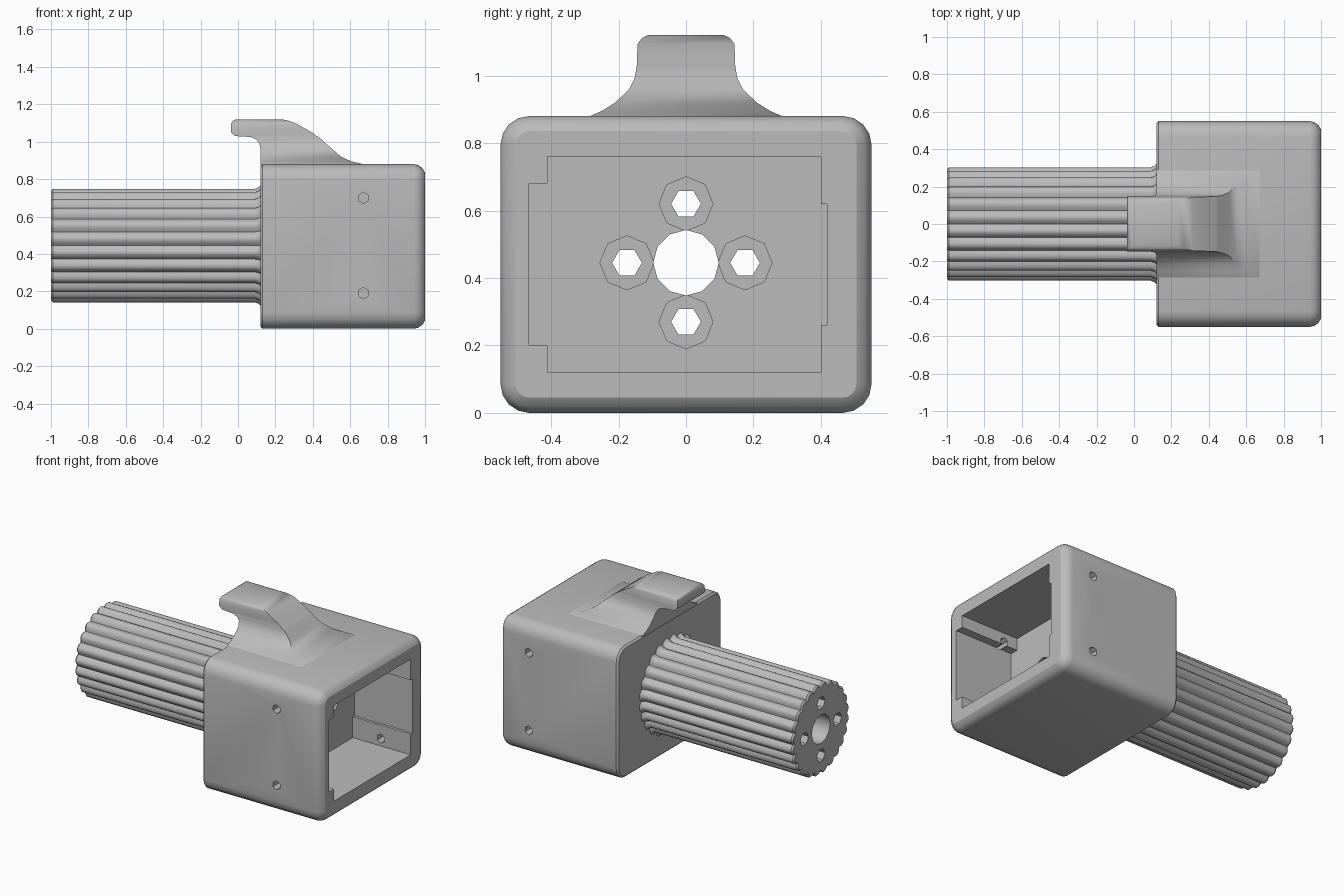
import bpy, bmesh, math
from mathutils import Matrix, Vector

if "Cube" in bpy.data.objects:
    bpy.data.objects.remove(bpy.data.objects["Cube"], do_unlink=True)

grey = bpy.data.materials.new("plain_grey")
grey.use_nodes = True
COLOUR = (0.5, 0.5, 0.5, 1)
grey.diffuse_color = COLOUR
grey.node_tree.nodes["Principled BSDF"].inputs["Base Color"].default_value = COLOUR

MID_Z = 0.445      # height of the grip axis
BACK_WALL = 0.57   # floor of the housing cavity


def make_object(name, bm):
    bmesh.ops.recalc_face_normals(bm, faces=bm.faces)
    mesh = bpy.data.meshes.new(name)
    bm.to_mesh(mesh)
    bm.free()
    mesh.materials.append(grey)
    obj = bpy.data.objects.new(name, mesh)
    bpy.context.collection.objects.link(obj)
    return obj


def loft(name, rings):
    """Skin a list of equal-length point rings and cap both ends."""
    bm = bmesh.new()
    loops = [[bm.verts.new(p) for p in ring] for ring in rings]
    n = len(loops[0])
    for a, b in zip(loops, loops[1:]):
        for i in range(n):
            j = (i + 1) % n
            bm.faces.new((a[i], a[j], b[j], b[i]))
    bm.faces.new(loops[0])
    bm.faces.new(loops[-1])
    return make_object(name, bm)


def box(x, y, z):
    bm = bmesh.new()
    lo, hi = Vector((x[0], y[0], z[0])), Vector((x[1], y[1], z[1]))
    bmesh.ops.create_cube(bm, size=1, matrix=Matrix.Translation((lo + hi) / 2)
                          @ Matrix.Diagonal((*(hi - lo), 1)))
    return make_object("cutter", bm)


def rod(axis, centre, radius, length, sides):
    bm = bmesh.new()
    turn = Matrix.Rotation(math.pi / 2, 4, "Y" if axis == "X" else "X")
    bmesh.ops.create_cone(bm, cap_ends=True, segments=sides, radius1=radius,
                          radius2=radius, depth=length,
                          matrix=Matrix.Translation(centre) @ turn)
    return make_object("cutter", bm)


def cut(target, cutter):
    mod = target.modifiers.new("cut", "BOOLEAN")
    mod.operation, mod.solver, mod.object = "DIFFERENCE", "EXACT", cutter
    bpy.context.view_layer.objects.active = target
    bpy.ops.object.modifier_apply(modifier=mod.name)
    bpy.data.objects.remove(cutter, do_unlink=True)


def smooth(obj, degrees):
    bpy.ops.object.select_all(action="DESELECT")
    obj.select_set(True)
    bpy.context.view_layer.objects.active = obj
    bpy.ops.object.shade_smooth_by_angle(angle=math.radians(degrees))


# Housing: rounded rectangle swept along x, softer at the open end
def housing_ring(x, inset):
    radius, points = 0.085, []
    for k, (sy, sz) in enumerate(((1, 1), (-1, 1), (-1, -1), (1, -1))):
        for step in range(5):
            a = math.pi / 2 * (k + step / 4)
            y = sy * (0.55 - radius) + (radius - inset) * math.cos(a)
            z = 0.44 + sz * (0.44 - radius) + (radius - inset) * math.sin(a)
            points.append((x, y, z))
    return points


housing = loft("housing", [housing_ring(x, i) for x, i in (
    (0.12, 0.012), (0.132, 0), (0.94, 0), (0.965, 0.006), (0.985, 0.02), (1, 0.045))])

# Cavity with a locating slot in each side wall
cut(housing, box((BACK_WALL, 1.1), (-0.41, 0.40), (0.12, 0.76)))
cut(housing, box((BACK_WALL, 1.1), (-0.465, -0.35), (0.20, 0.68)))
cut(housing, box((BACK_WALL, 1.1), (0.35, 0.418), (0.26, 0.62)))

# Screw holes through the two side walls
for x, y, heights in ((0.67, -0.5, (0.19, 0.70)), (0.78, 0.5, (0.17, 0.69))):
    for z in heights:
        cut(housing, rod("Y", (x, y, z), 0.03, 0.3, 6))

# Grip: fluted cylinder with a chamfered end and a small flare at the housing
RIDGES, STEPS = 24, 6


def grip_ring(x, offset):
    points = []
    for i in range(RIDGES * STEPS):
        a = 2 * math.pi * i / (RIDGES * STEPS)
        r = 0.283 + 0.023 * abs(math.sin(a * RIDGES / 2)) + offset
        points.append((x, r * math.cos(a), MID_Z + r * math.sin(a)))
    return points


grip = loft("grip", [grip_ring(x, o) for x, o in (
    (-1, -0.01), (-0.99, 0), (0.09, 0), (0.11, 0.008), (0.125, 0.025))])

# Central bore and four bolt holes, run through both parts
bolt_places = [(0.175 * math.cos(a), MID_Z + 0.175 * math.sin(a))
               for a in (k * math.pi / 2 for k in range(4))]
for part in (grip, housing):
    cut(part, rod("X", (-0.2, 0, MID_Z), 0.097, 2, 12))
    for y, z in bolt_places:
        cut(part, rod("X", (-0.2, y, z), 0.044, 2, 6))
for y, z in bolt_places:
    cut(housing, rod("X", (BACK_WALL, y, z), 0.08, 0.24, 8))

# Hook: stacked rectangles (z, tip x, rear x, half width) flaring into the top
hook_levels = (
    (0.868, 0.122, 0.74, 0.30), (0.88, 0.121, 0.67, 0.285),
    (0.895, 0.12, 0.605, 0.25), (0.92, 0.12, 0.55, 0.21),
    (0.96, 0.12, 0.505, 0.168), (0.99, 0.114, 0.47, 0.153),
    (1.01, 0.10, 0.45, 0.149), (1.025, 0.07, 0.43, 0.147),
    (1.03, -0.015, 0.42, 0.146), (1.05, -0.038, 0.395, 0.146),
    (1.095, -0.038, 0.315, 0.143), (1.112, -0.028, 0.27, 0.13),
    (1.12, -0.01, 0.235, 0.113))
hook = loft("hook", [[(a, -w, z), (b, -w, z), (b, w, z), (a, w, z)]
                     for z, a, b, w in hook_levels])

for part, angle in ((housing, 25), (grip, 35), (hook, 40)):
    smooth(part, angle)
